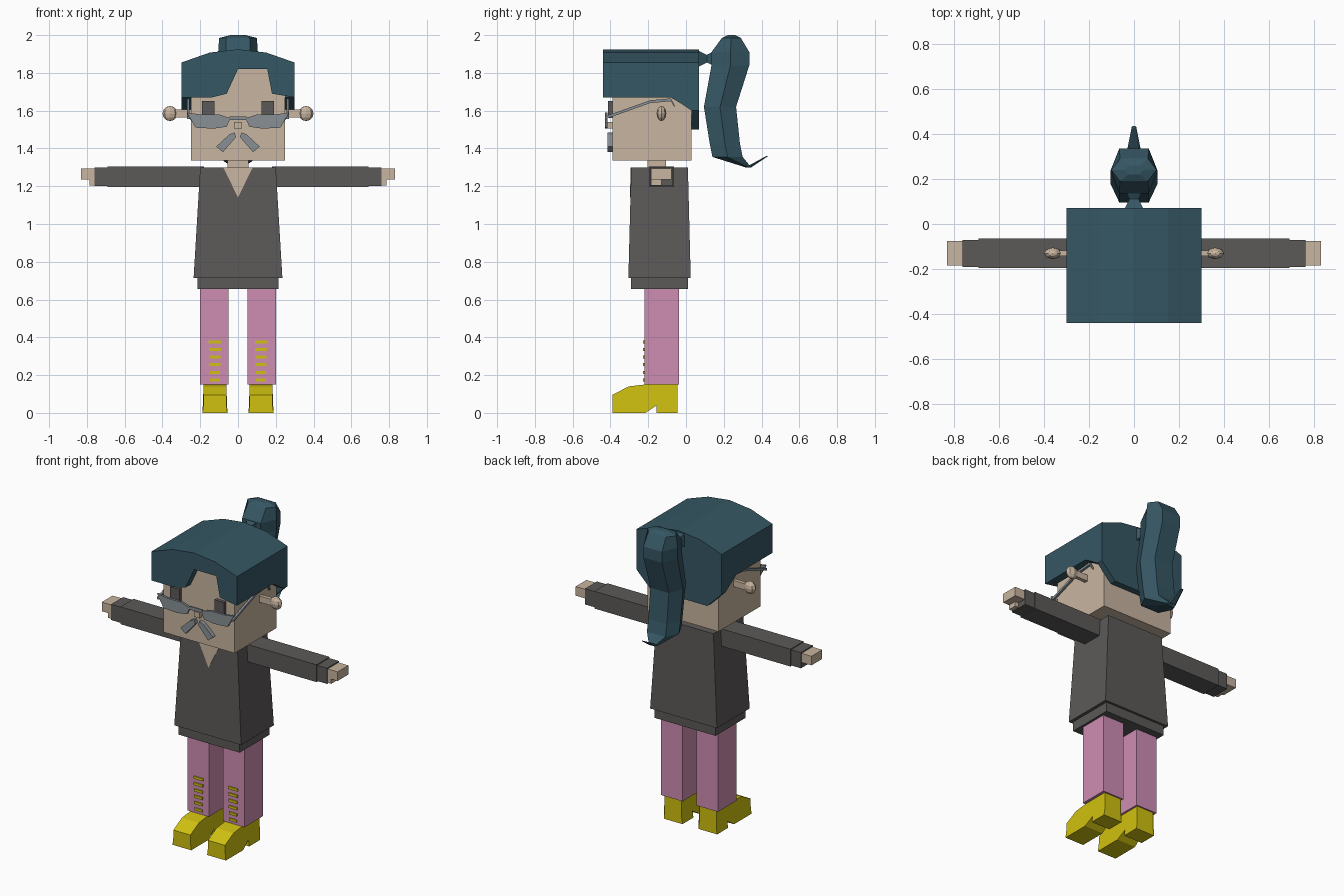
import bpy, bmesh

cube = bpy.data.objects.get("Cube")
if cube:
    bpy.data.objects.remove(cube, do_unlink=True)


def material(name, *colour):
    mat = bpy.data.materials.new(name)
    mat.use_nodes = True
    mat.diffuse_color = (*colour, 1)
    mat.node_tree.nodes["Principled BSDF"].inputs["Base Color"].default_value = (*colour, 1)
    return mat


skin = material("skin", .58, .46, .35)
teal = material("dark teal hair", .036, .095, .127)
charcoal = material("charcoal cloth", .107, .1, .098)
pink = material("pink trousers", .62, .27, .45)
yellow = material("yellow leather", .63, .53, .005)
grey = material("blue grey", .25, .28, .3)


def loft(name, mat, rings, mirror=False):
    """Skin a list of equal-length point rings and cap both ends."""
    bm = bmesh.new()
    loops = [[bm.verts.new(point) for point in ring] for ring in rings]
    for lower, upper in zip(loops, loops[1:]):
        for i in range(len(lower)):
            bm.faces.new((lower[i - 1], lower[i], upper[i], upper[i - 1]))
    bm.faces.new(loops[0])
    bm.faces.new(loops[-1])
    bmesh.ops.recalc_face_normals(bm, faces=bm.faces)
    mesh = bpy.data.meshes.new(name)
    bm.to_mesh(mesh)
    bm.free()
    mesh.materials.append(mat)
    obj = bpy.data.objects.new(name, mesh)
    bpy.context.collection.objects.link(obj)
    if mirror:
        obj.modifiers.new("Mirror", 'MIRROR')


def rectangle(x, y, z):
    return [(x[0], y[0], z), (x[1], y[0], z), (x[1], y[1], z), (x[0], y[1], z)]


def both(half_width):
    return (-half_width, half_width)


def around(centre, half_width):
    return (centre - half_width, centre + half_width)


def box(name, mat, x, y, z, mirror=False):
    loft(name, mat, [rectangle(x, y, height) for height in z], mirror)


def front_prism(name, mat, profile, y, mirror=False):
    loft(name, mat, [[(x, depth, z) for x, z in profile] for depth in y], mirror)


def side_prism(name, mat, profile, x, mirror=False):
    loft(name, mat, [[(across, y, z) for y, z in profile] for across in x], mirror)


# Head, neck and nose
face, nape = -.39, .03
head_side = .25
box("head", skin, both(head_side), (face, nape), (1.335, 1.83))
box("neck", skin, both(.055), around(-.155, .05), (1.29, 1.34))
box("nose", skin, both(.02), (face - .025, face), (1.505, 1.54))

# Ears: a short stem ending in a faceted knob
ear_y, ear_z = -.13, 1.585
box("ear_stem", skin, (head_side, .34), around(ear_y, .012), around(ear_z, .02), mirror=True)
for name, side in (("left_ear", 1), ("right_ear", -1)):
    bpy.ops.mesh.primitive_uv_sphere_add(segments=8, ring_count=6, radius=.04,
                                         location=(side * .36, ear_y, ear_z))
    ear = bpy.context.object
    ear.name = name
    ear.scale.y = .65
    ear.data.materials.append(skin)

# Hair: an arched cap with fringe, side and back panels
hair_front, hair_back, hair_side = -.44, .07, .3
crown = 1.82
arch = [(x, 1.925 - .78 * x * x) for x in (hair_side, hair_side / 2, 0, -hair_side / 2, -hair_side)]
fringe = [(-hair_side, 1.67), (-.14, 1.67), (-.06, 1.69), (0, crown), (.155, crown), (.18, 1.69), (hair_side, 1.67)]
back_hem = [(-hair_side, 1.6), (-.2, 1.5), (.2, 1.5), (hair_side, 1.6)]
cap_base = [(-hair_side, crown), (hair_side, crown)]
side_panel = [(face, 1.67), (-.08, 1.67), (-.03, 1.64), (nape, 1.6), (nape, crown), (face, crown)]
front_prism("hair_fringe", teal, arch + fringe, (hair_front, face))
front_prism("hair_back", teal, arch + back_hem, (nape, hair_back))
front_prism("hair_cap", teal, arch + cap_base, (face, nape))
side_prism("hair_side", teal, side_panel, (head_side, hair_side), mirror=True)


# Ponytail: hexagonal sections given by centre, height and half depth
def tail_section(y, z, depth):
    width = min(.105, 2 * depth)
    edge = .62 * width
    return [(-edge, y - depth, z), (edge, y - depth, z), (width, y, z),
            (edge, y + depth, z), (-edge, y + depth, z), (-width, y, z)]


tail = [(.24, 2, .02), (.24, 1.985, .05), (.235, 1.91, .1), (.235, 1.84, .1), (.18, 1.62, .085),
        (.205, 1.43, .08), (.22, 1.355, .08), (.33, 1.3, .015), (.43, 1.36, .005)]
loft("ponytail", teal, [tail_section(*section) for section in tail])


def tie_section(y, width):
    return [(x, y, 1.875 + z) for x, z in ((-width, -width), (width, -width), (width, width), (-width, width))]


loft("ponytail_tie", teal, [tie_section(hair_back, .04), tie_section(.11, .02), tie_section(.15, .04)])

# Eyes, glasses and moustache
box("eye", charcoal, around(.157, .033), (face - .022, face), (1.56, 1.65), mirror=True)
glasses = -.428
lens = [(.04, 1.56), (.1, 1.58), (.2, 1.58), (.27, 1.59), (.225, 1.51), (.13, 1.505), (.06, 1.515)]
front_prism("glasses_lens", grey, lens, (glasses, glasses + .013), mirror=True)
box("glasses_bridge", grey, both(.045), (glasses, glasses + .01), (1.55, 1.57))
temple_path = [(glasses, 1.57), (-.19, 1.655), (-.08, 1.665), (-.06, 1.63)]
temple = temple_path + [(y, z - .015) for y, z in reversed(temple_path)]
side_prism("glasses_temple", grey, temple, around(.263, .007), mirror=True)
whisker = [(.01, 1.46), (.08, 1.38), (.115, 1.41), (.045, 1.475), (.018, 1.485)]
front_prism("moustache", grey, whisker, (face - .025, face), mirror=True)

# Tunic with hem band and open collar
shoulder = 1.3
body_y = -.14
loft("tunic", charcoal, [rectangle(both(.235), around(body_y, .165), .715),
                         rectangle(both(.2), around(body_y, .15), shoulder)])
box("tunic_hem", charcoal, both(.215), around(body_y, .15), (.655, .72))
collar = [(-.078, -.29, shoulder), (.078, -.29, shoulder), (0, -.294, 1.14)]
loft("collar_opening", skin, [[(x, y + offset, z) for x, y, z in collar] for offset in both(.003)])

# Arms
arm_y, arm_z, wrist = -.13, 1.25, .76
box("sleeve", charcoal, (.18, .69), around(arm_y, .066), around(arm_z, .055), mirror=True)
box("cuff", charcoal, (.69, wrist), around(arm_y, .06), around(arm_z, .05), mirror=True)
box("hand", skin, (wrist, .83), around(arm_y, .054), (1.235, 1.293), mirror=True)
box("thumb", skin, (wrist, wrist + .025), (arm_y - .054, arm_y), (1.205, 1.235), mirror=True)

# Legs with lacing that widens upwards
leg_x, ankle, leg_front = .125, .15, -.22
box("leg", pink, around(leg_x, .075), (leg_front, -.036), (ankle, .66), mirror=True)
for i in range(6):
    box("lace", yellow, around(leg_x - .003, .026 + .0014 * i), around(leg_front, .007),
        around(.175 + .04 * i, .008), mirror=True)

# Shoes with a raised heel, slightly wider at the sole
toe, heel = face, -.045
shoe = [(toe, 0), (toe, .05), (toe, .095), (-.305, .14), (leg_front, ankle), (heel, ankle),
        (heel, .04), (heel, 0), (-.155, 0), (-.155, .04), (-.215, 0)]


def shoe_side(direction):
    return [(leg_x - .003 + direction * (.06 if z else .066), y, z) for y, z in shoe]


loft("shoe", yellow, [shoe_side(-1), shoe_side(1)], mirror=True)
